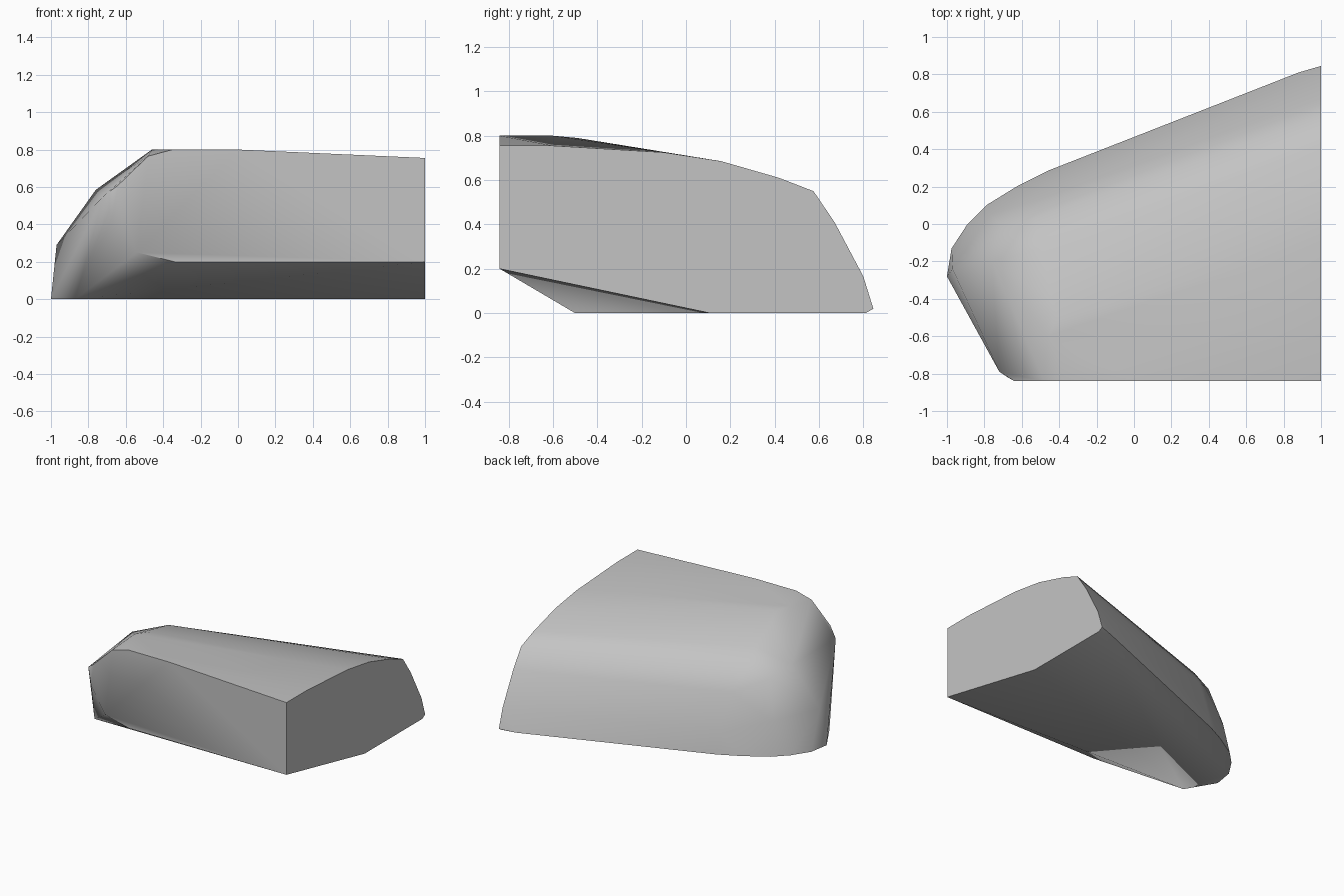
import bpy
import bmesh
from math import radians

cube = bpy.data.objects.get("Cube")
if cube:
    bpy.data.objects.remove(cube)

grey = bpy.data.materials.new("plain_grey")
grey.use_nodes = True
colour = (0.55, 0.55, 0.55, 1)
grey.diffuse_color = colour
grey.node_tree.nodes["Principled BSDF"].inputs["Base Color"].default_value = colour


def hull_part(name, points, smooth_angle):
    """Convex solid stretched over its control sections."""
    bm = bmesh.new()
    for p in points:
        bm.verts.new(p)
    found = bmesh.ops.convex_hull(bm, input=bm.verts)
    spare = {g for g in found["geom_interior"] + found["geom_unused"]
             if isinstance(g, bmesh.types.BMVert)}
    bmesh.ops.delete(bm, geom=list(spare), context="VERTS")
    # Merge coplanar triangles so flat sides stay flat
    bmesh.ops.dissolve_limit(bm, angle_limit=radians(0.5),
                             verts=bm.verts, edges=bm.edges)
    bmesh.ops.recalc_face_normals(bm, faces=bm.faces)
    mesh = bpy.data.meshes.new(name)
    bm.to_mesh(mesh)
    bm.free()
    mesh.materials.append(grey)
    obj = bpy.data.objects.new(name, mesh)
    bpy.context.collection.objects.link(obj)
    bpy.ops.object.select_all(action="DESELECT")
    obj.select_set(True)
    bpy.context.view_layer.objects.active = obj
    bpy.ops.object.shade_smooth_by_angle(angle=radians(smooth_angle))
    return obj


# Flat end section (y, z)
end = [(-.84, .2), (-.84, .755), (-.6, .755), (-.1, .725), (.16, .685),
       (.42, .61), (.575, .55), (.67, .41), (.8, .165), (.845, .02),
       (.81, 0), (.11, 0)]
points = [(1, y, z) for y, z in end]

# Section where the body starts to round off
points += [(-.35, -.84, .8), (0, -.84, .8), (-.46, -.6, .8), (-.4, -.49, .79),
           (-.46, -.39, .755), (-.5, -.13, .68), (-.53, .03, .575),
           (-.48, .14, .43), (-.46, .25, .16), (-.46, .285, 0), (.88, .81, .01)]

# Rounded shoulder and foot
points += [(-.62, .205, 0), (-.79, .1, 0), (-.89, 0, 0), (-.975, -.13, 0),
           (-1, -.28, 0), (-.87, -.5, 0), (-.97, -.24, .29),
           (-.76, -.2, .585), (-.7, -.02, .53), (-.77, .05, .25)]

# Slanted corner beside the flat front
points += [(-.72, -.79, .55), (-.675, -.82, .43), (-.64, -.84, .61),
           (-.48, -.84, .765), (-.54, -.84, .25), (-.34, -.84, .2)]

hull_part("rounded_block", points, 38)
